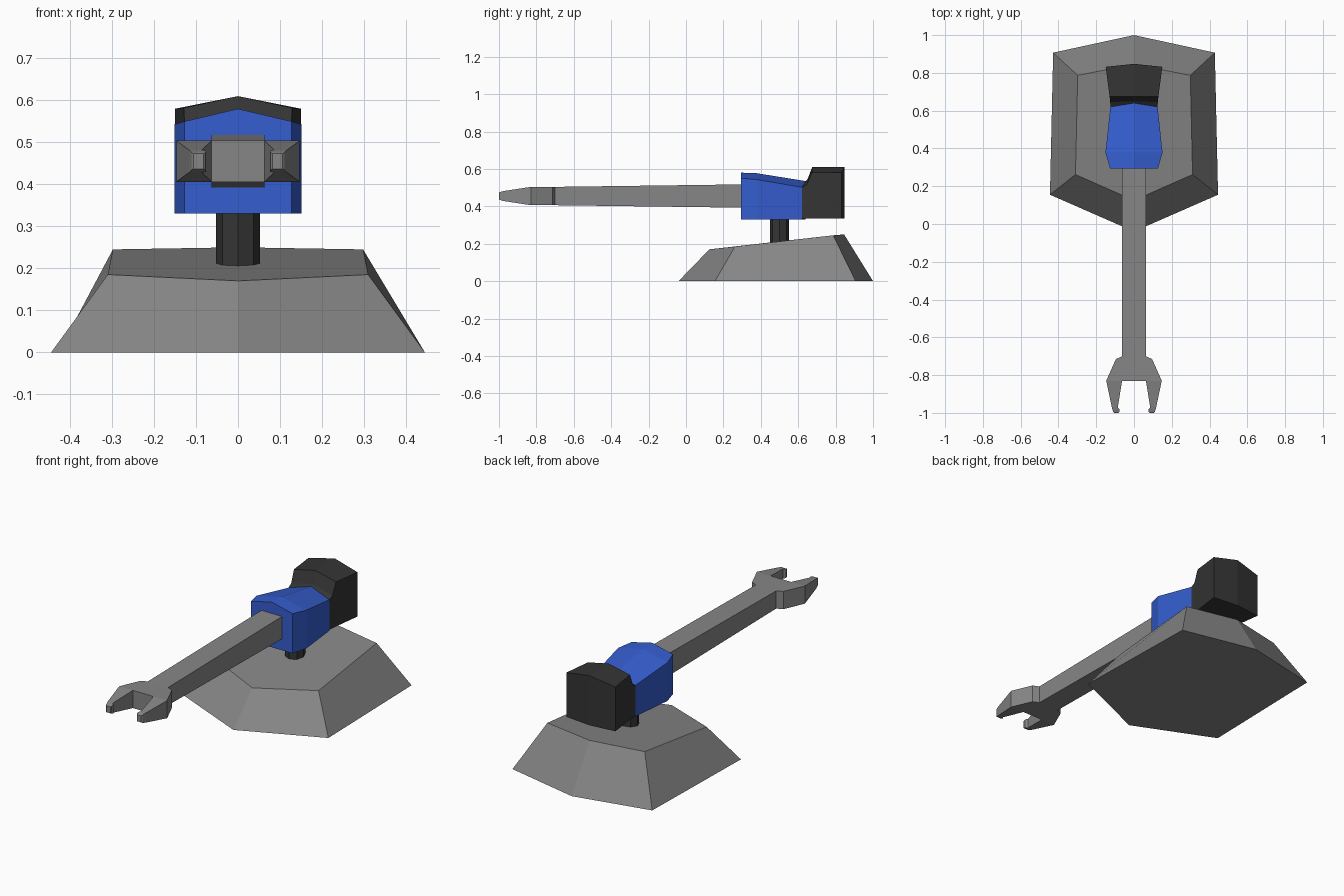
import bpy, bmesh, math

if "Cube" in bpy.data.objects:
    bpy.data.objects.remove(bpy.data.objects["Cube"])


def material(name, rgb):
    m = bpy.data.materials.new(name)
    m.diffuse_color = (*rgb, 1)
    m.use_nodes = True
    m.node_tree.nodes["Principled BSDF"].inputs["Base Color"].default_value = m.diffuse_color
    return m


BLUE = material("blue_paint", (0.035, 0.11, 0.62))
DARK = material("dark_rubber", (0.035, 0.035, 0.035))
GREY = material("grey_metal", (0.24, 0.24, 0.24))


def skin(bm, rings):
    loops = [[bm.verts.new(p) for p in ring] for ring in rings]
    for a, b in zip(loops, loops[1:]):
        n = len(a)
        for i in range(n):
            j = (i + 1) % n
            bm.faces.new((a[i], a[j], b[j], b[i]))
    return loops


def finish(bm, name, mat):
    bmesh.ops.remove_doubles(bm, verts=bm.verts, dist=1e-4)
    bmesh.ops.recalc_face_normals(bm, faces=bm.faces)
    me = bpy.data.meshes.new(name)
    bm.to_mesh(me)
    bm.free()
    me.materials.append(mat)
    ob = bpy.data.objects.new(name, me)
    bpy.context.collection.objects.link(ob)
    return ob


def six_sided(name, rings, mat):
    """Loft six-point rings; each cap is two quads meeting on the centre line."""
    bm = bmesh.new()
    loops = skin(bm, rings)
    for lp in (loops[0], loops[-1]):
        bm.faces.new((lp[0], lp[1], lp[4], lp[5]))
        bm.faces.new((lp[1], lp[2], lp[3], lp[4]))
    return finish(bm, name, mat)


def base_ring(front, front_corner, back_corner, back):
    (fx, fy, fz), (bx, by, bz) = front_corner, back_corner
    return [(-fx, fy, fz), (0, *front), (fx, fy, fz),
            (bx, by, bz), (0, *back), (-bx, by, bz)]


def house_ring(y, mid_y, hw, bottom, eave, peak):
    return [(-hw, y, bottom), (0, mid_y, bottom), (hw, y, bottom),
            (hw, y, eave), (0, mid_y, peak), (-hw, y, eave)]


# Sloping hexagonal base
six_sided("base", [
    base_ring((-0.04, 0), (0.445, 0.155, 0), (0.428, 0.907, 0), (1.0, 0)),
    base_ring((0.125, 0.17), (0.31, 0.262, 0.185), (0.298, 0.787, 0.245), (0.845, 0.25)),
], GREY)

# Octagonal post
bpy.ops.mesh.primitive_cylinder_add(vertices=8, radius=0.052, depth=0.17,
                                    location=(0, 0.5, 0.275))
post = bpy.context.object
post.name = "post"
post.data.materials.append(DARK)

# Blue housing
six_sided("housing", [
    house_ring(0.295, 0.295, 0.127, 0.33, 0.55, 0.58),
    house_ring(0.378, 0.378, 0.151, 0.33, 0.543, 0.577),
    house_ring(0.62, 0.64, 0.125, 0.33, 0.502, 0.535),
], BLUE)

# Dark rear block
six_sided("rear_block", [
    house_ring(0.62, 0.64, 0.125, 0.335, 0.502, 0.535),
    house_ring(0.645, 0.65, 0.126, 0.335, 0.515, 0.545),
    house_ring(0.674, 0.675, 0.129, 0.335, 0.582, 0.61),
    house_ring(0.832, 0.848, 0.15, 0.335, 0.58, 0.61),
], DARK)

# Arm with open wrench jaw
Z = 0.455
SPLIT = 0.063 / 0.147


def arm_ring(y, hw, h):
    xs = [-hw, -hw * SPLIT, hw * SPLIT, hw]
    return [(x, y, Z - h) for x in xs] + [(x, y, Z + h) for x in reversed(xs)]


bm = bmesh.new()
loops = skin(bm, [arm_ring(*s) for s in (
    (0.32, 0.063, 0.0625), (-0.70, 0.0625, 0.049),
    (-0.715, 0.096, 0.049), (-0.83, 0.147, 0.049))])
bm.faces.new(loops[0])
bm.faces.new([loops[-1][i] for i in (1, 2, 5, 6)])
for s in (-1, 1):
    prong = skin(bm, [[(s * a, y, Z - h), (s * b, y, Z - h),
                       (s * b, y, Z + h), (s * a, y, Z + h)]
                      for y, a, b, h in ((-0.83, 0.063, 0.147, 0.049),
                                         (-0.972, 0.086, 0.117, 0.027),
                                         (-0.982, 0.076, 0.114, 0.025),
                                         (-0.995, 0.077, 0.111, 0.021),
                                         (-1.0, 0.082, 0.106, 0.018))])
    bm.faces.new(prong[-1])
finish(bm, "wrench_arm", GREY)
